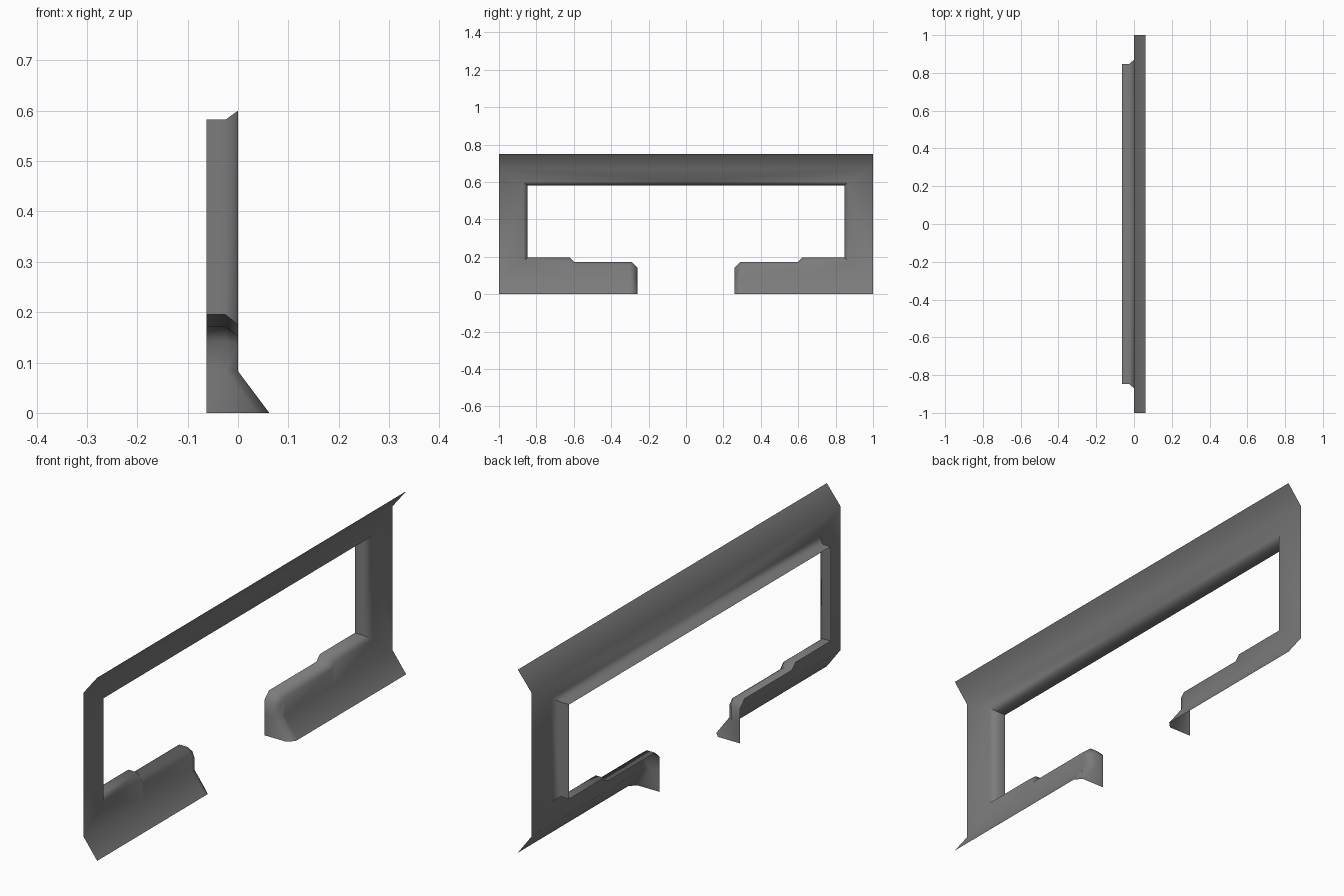
import bpy
import bmesh
import math

if "Cube" in bpy.data.objects:
    bpy.data.objects.remove(bpy.data.objects["Cube"], do_unlink=True)

FLARE_X, FLARE_Z, TOP_Z, WALL_TOP = 0.062, 0.083, 0.75, 0.672
BACK_X, CHAMFER = -0.063, 0.025

# Half outlines as (y, z), from the top centre round to the foot of the gap
opening = [(0, .60), (.87, .60), (.87, .175), (.63, .175), (.61, .153),
           (.30, .153), (.283, .135), (.283, FLARE_Z), (.285, 0)]
reveal = [(0, .582), (.847, .582), (.847, .195), (.62, .195), (.597, .172),
          (.29, .172), (.26, .143), (.26, FLARE_Z), (.26, 0)]
rim = [(0, WALL_TOP), (1, WALL_TOP), (1, FLARE_Z), (.63, FLARE_Z),
       (.61, FLARE_Z), (.30, FLARE_Z), (.283, FLARE_Z)]


def flare(z):
    """Outward lean of the skin near the foot."""
    return FLARE_X * max(0, 1 - z / FLARE_Z)


def strip(bm, a, b):
    """Join two equal rows of points with quads."""
    va = [bm.verts.new(p) for p in a]
    vb = [bm.verts.new(p) for p in b]
    for i in range(len(a) - 1):
        bm.faces.new((va[i], va[i + 1], vb[i + 1], vb[i]))


bm = bmesh.new()
wall_edge = [(flare(z), y, z) for y, z in opening]
wall_rim = [(0, y, z) for y, z in rim]
chamfer_edge = [(flare(z) - CHAMFER, y, z) for y, z in reveal]
back_edge = [(BACK_X, y, z) for y, z in reveal]

# Flat wall, top flare and foot flare
strip(bm, wall_edge[:7], wall_rim)
strip(bm, wall_rim[:2], [(FLARE_X, y, TOP_Z) for y, z in rim[:2]])
foot = [(FLARE_X, y, 0) for y, z in rim[2:6]] + [wall_edge[-1]]
strip(bm, wall_rim[2:], foot)

# Chamfer and return lip round the opening
strip(bm, wall_edge, chamfer_edge)
strip(bm, chamfer_edge, back_edge)

# Weld the strips and turn the skin outward
bmesh.ops.remove_doubles(bm, verts=bm.verts, dist=0.0005)
bmesh.ops.recalc_face_normals(bm, faces=bm.faces)
bm.normal_update()
if sum(f.normal.x * f.calc_area() for f in bm.faces) < 0:
    bmesh.ops.reverse_faces(bm, faces=bm.faces)

mesh = bpy.data.meshes.new("side_panel")
bm.to_mesh(mesh)
bm.free()
panel = bpy.data.objects.new("side_panel", mesh)
bpy.context.collection.objects.link(panel)

# Grey finish
grey = bpy.data.materials.new("mid_grey")
grey.use_nodes = True
colour = (0.2, 0.2, 0.2, 1)
grey.diffuse_color = colour
grey.node_tree.nodes["Principled BSDF"].inputs["Base Color"].default_value = colour
mesh.materials.append(grey)

# Soft shading, with the opening corners kept crisp
bpy.ops.object.select_all(action='DESELECT')
panel.select_set(True)
bpy.context.view_layer.objects.active = panel
bpy.ops.object.shade_smooth_by_angle(angle=math.radians(60))

# Mirror to the other half
mirror = panel.modifiers.new("mirror", 'MIRROR')
mirror.use_axis = (False, True, False)
mirror.use_clip = True
